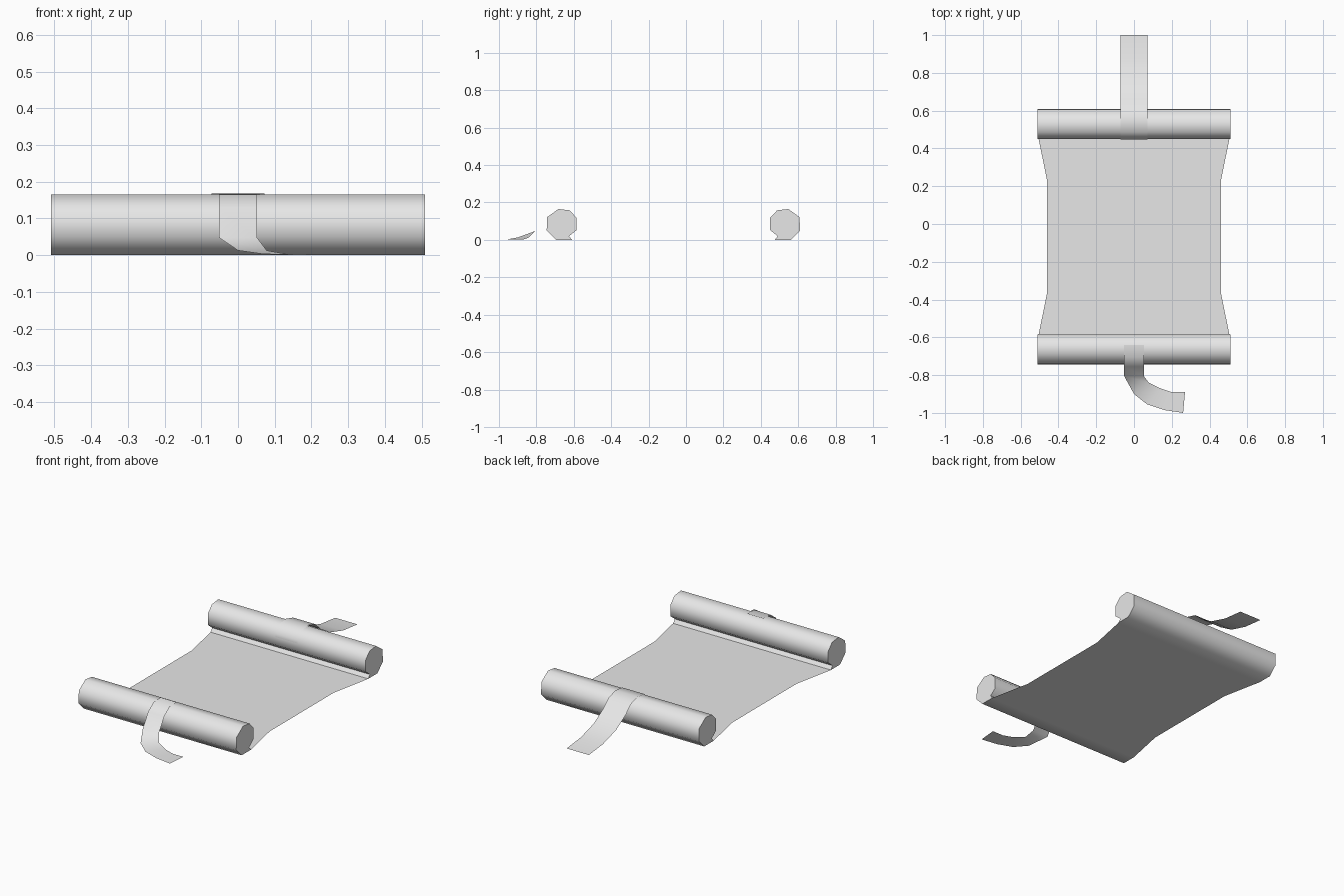
import bpy, bmesh
from math import radians

cube = bpy.data.objects.get("Cube")
if cube:
    bpy.data.objects.remove(cube, do_unlink=True)

paper = bpy.data.materials.new("pale_grey")
paper.use_nodes = True
paper.diffuse_color = (0.8, 0.8, 0.8, 1)
paper.node_tree.nodes["Principled BSDF"].inputs["Base Color"].default_value = (0.8, 0.8, 0.8, 1)

MID_Y = -0.0675      # the two rolls mirror about this line
HALF_LEN = 0.51


def finish(name, bm, angle):
    """Turn a bmesh into a smooth shaded object with sharp edges kept."""
    for f in bm.faces:
        f.smooth = True
    mesh = bpy.data.meshes.new(name)
    bm.to_mesh(mesh)
    bm.free()
    mesh.set_sharp_from_angle(angle=radians(angle))
    mesh.materials.append(paper)
    obj = bpy.data.objects.new(name, mesh)
    bpy.context.collection.objects.link(obj)
    return obj


def prism(name, profile):
    """Extrude a closed (y, z) profile along x, with flat ends."""
    bm = bmesh.new()
    face = bm.faces.new([bm.verts.new((-HALF_LEN, y, z)) for y, z in profile])
    new = bmesh.ops.extrude_face_region(bm, geom=[face], use_keep_orig=True)["geom"]
    verts = [g for g in new if isinstance(g, bmesh.types.BMVert)]
    bmesh.ops.translate(bm, verts=verts, vec=(2 * HALF_LEN, 0, 0))
    bmesh.ops.recalc_face_normals(bm, faces=bm.faces)
    return finish(name, bm, 55)


def ribbon(name, left, right):
    """Thin strip between two matching edge paths, facing up."""
    bm = bmesh.new()
    a = [bm.verts.new(p) for p in left]
    b = [bm.verts.new(p) for p in right]
    for i in range(len(a) - 1):
        bm.faces.new((a[i], a[i + 1], b[i + 1], b[i]))
    bm.normal_update()
    if sum(f.normal.z for f in bm.faces) < 0:
        bmesh.ops.reverse_faces(bm, faces=bm.faces)
    return finish(name, bm, 60)


def band(half_width, path):
    """Left and right edges of a straight strap following a (y, z) path."""
    return [[(s * half_width, y, z) for y, z in path] for s in (-1, 1)]


# Rolled ends, notched on the inner side where the sheet unrolls
roll = [(0.475, 0), (0.49, 0.02), (0.45, 0.052), (0.45, 0.118), (0.487, 0.158),
        (0.547, 0.165), (0.607, 0.122), (0.61, 0.05), (0.56, 0)]
prism("back_roll", roll)
prism("front_roll", [(2 * MID_Y - y, z) for y, z in roll])

# Open sheet, narrowed in the middle
edge = [(0.51, 0.475), (0.46, 0.23)]
edge += [(x, 2 * MID_Y - y) for x, y in reversed(edge)]
ribbon("sheet", [(-x, y, 0) for x, y in edge], [(x, y, 0) for x, y in edge])

# Wide strap over the back roll, trailing straight behind
ribbon("back_strap", *band(0.072, [
    (0.447, 0.1), (0.448, 0.12), (0.486, 0.161), (0.548, 0.168), (0.612, 0.15),
    (0.66, 0.105), (0.75, 0.05), (0.87, 0.015), (1.0, 0.001)]))

# Narrow strap over the front roll, curling sideways on the ground
left, right = band(0.052, [(-0.64, 0.167), (-0.705, 0.165), (-0.755, 0.128), (-0.805, 0.048)])
left += [(0, -0.9, 0.013), (0.07, -0.955, 0.003), (0.16, -0.985, 0.001), (0.26, -1.0, 0.001)]
right += [(0.078, -0.84, 0.013), (0.14, -0.87, 0.002), (0.2, -0.89, 0.001), (0.27, -0.89, 0.001)]
ribbon("front_strap", left, right)
